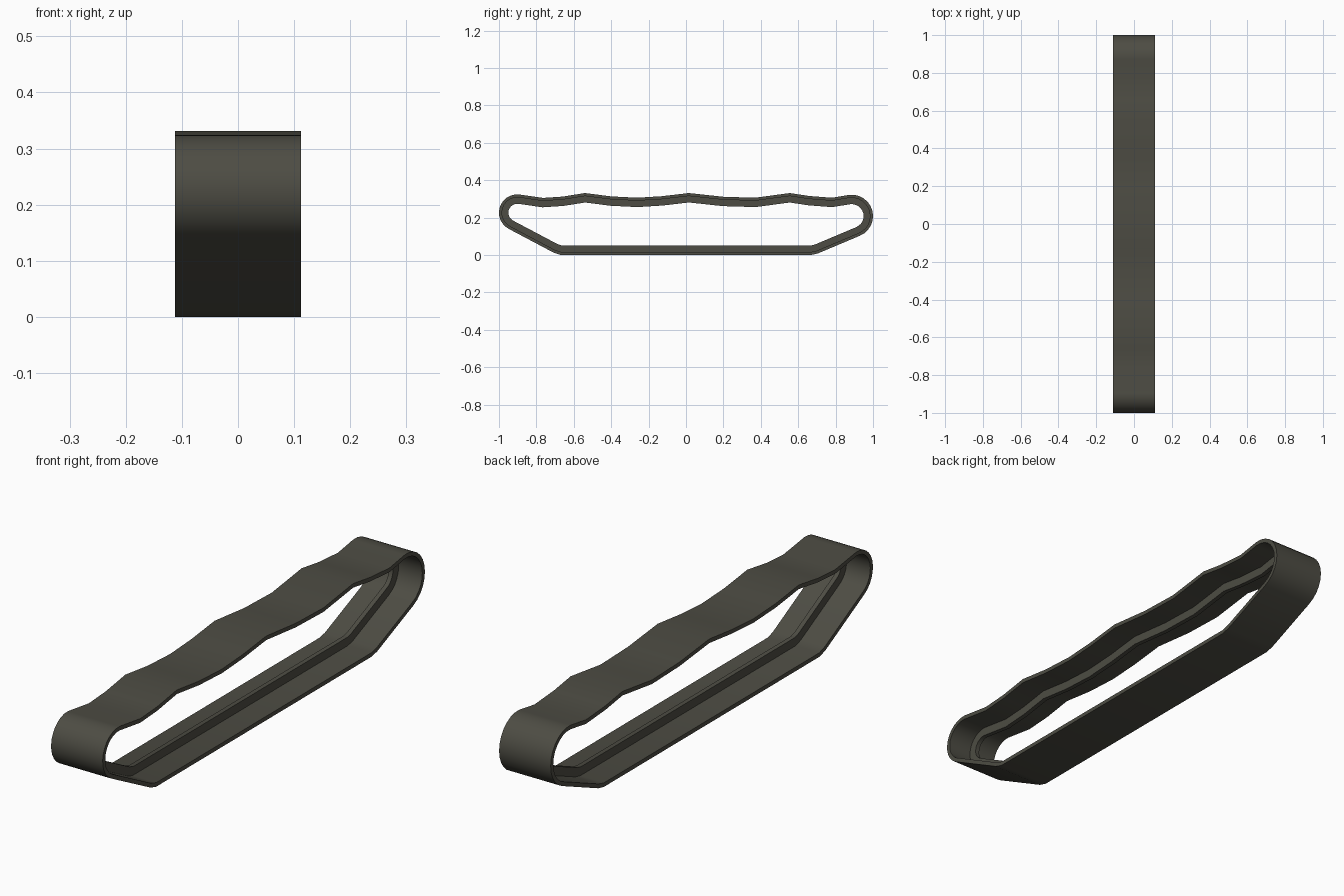
import bpy, bmesh, math
from mathutils import Vector

if "Cube" in bpy.data.objects:
    bpy.data.objects.remove(bpy.data.objects["Cube"])

mat = bpy.data.materials.new("dark olive rubber")
mat.diffuse_color = (0.075, 0.073, 0.057, 1)
mat.use_nodes = True
mat.node_tree.nodes["Principled BSDF"].inputs["Base Color"].default_value = mat.diffuse_color

def arc(cy, cz, r, a0, a1, n):
    return [(cy + r * math.cos(math.radians(a0 + (a1 - a0) * i / n)),
             cz + r * math.sin(math.radians(a0 + (a1 - a0) * i / n))) for i in range(n + 1)]

# Outer side profile, counter-clockwise: ground run, front wheel, sagging top run, rear wheel
profile = [(-0.67, 0), (0.67, 0), (0.705, 0.008)]
profile += arc(0.886, 0.208, 0.114, -68, 96, 12)
profile += [(0.78, 0.306), (0.66, 0.315), (0.555, 0.331), (0.37, 0.306), (0.20, 0.311),
            (0.015, 0.331), (-0.13, 0.314), (-0.26, 0.306), (-0.40, 0.313), (-0.54, 0.331),
            (-0.66, 0.312), (-0.765, 0.305)]
profile += arc(-0.902, 0.226, 0.098, 86, 241, 12)
profile += [(-0.705, 0.011)]

def inset(pts, d):
    """Move a closed profile inward by d with mitred corners."""
    out = []
    for i, p in enumerate(pts):
        p = Vector(p)
        e1 = (p - Vector(pts[i - 1])).normalized()
        e2 = (Vector(pts[(i + 1) % len(pts)]) - p).normalized()
        n1, n2 = Vector((-e1.y, e1.x)), Vector((-e2.y, e2.x))
        out.append(tuple(p + (n1 + n2) * d / (1 + n1.dot(n2))))
    return out

def band(name, half_width, d_out, d_in):
    """Closed loop with a rectangular section between two insets of the profile."""
    bm = bmesh.new()
    outer, inner = inset(profile, d_out), inset(profile, d_in)
    rings = [[bm.verts.new((x, *p)) for p in pts] for x, pts in
             ((-half_width, outer), (half_width, outer), (half_width, inner), (-half_width, inner))]
    n = len(profile)
    for k in range(4):
        a, b = rings[k], rings[(k + 1) % 4]
        for i in range(n):
            j = (i + 1) % n
            bm.faces.new((a[i], a[j], b[j], b[i]))
    bmesh.ops.recalc_face_normals(bm, faces=bm.faces)
    me = bpy.data.meshes.new(name)
    bm.to_mesh(me)
    bm.free()
    me.materials.append(mat)
    ob = bpy.data.objects.new(name, me)
    bpy.context.collection.objects.link(ob)
    bpy.context.view_layer.objects.active = ob
    ob.select_set(True)
    bpy.ops.object.shade_smooth_by_angle(angle=math.radians(30))
    ob.select_set(False)

# Wide track belt and the guide rib along its inner centre line
band("track_belt", 0.112, 0, 0.016)
band("guide_rib", 0.009, 0.014, 0.05)
